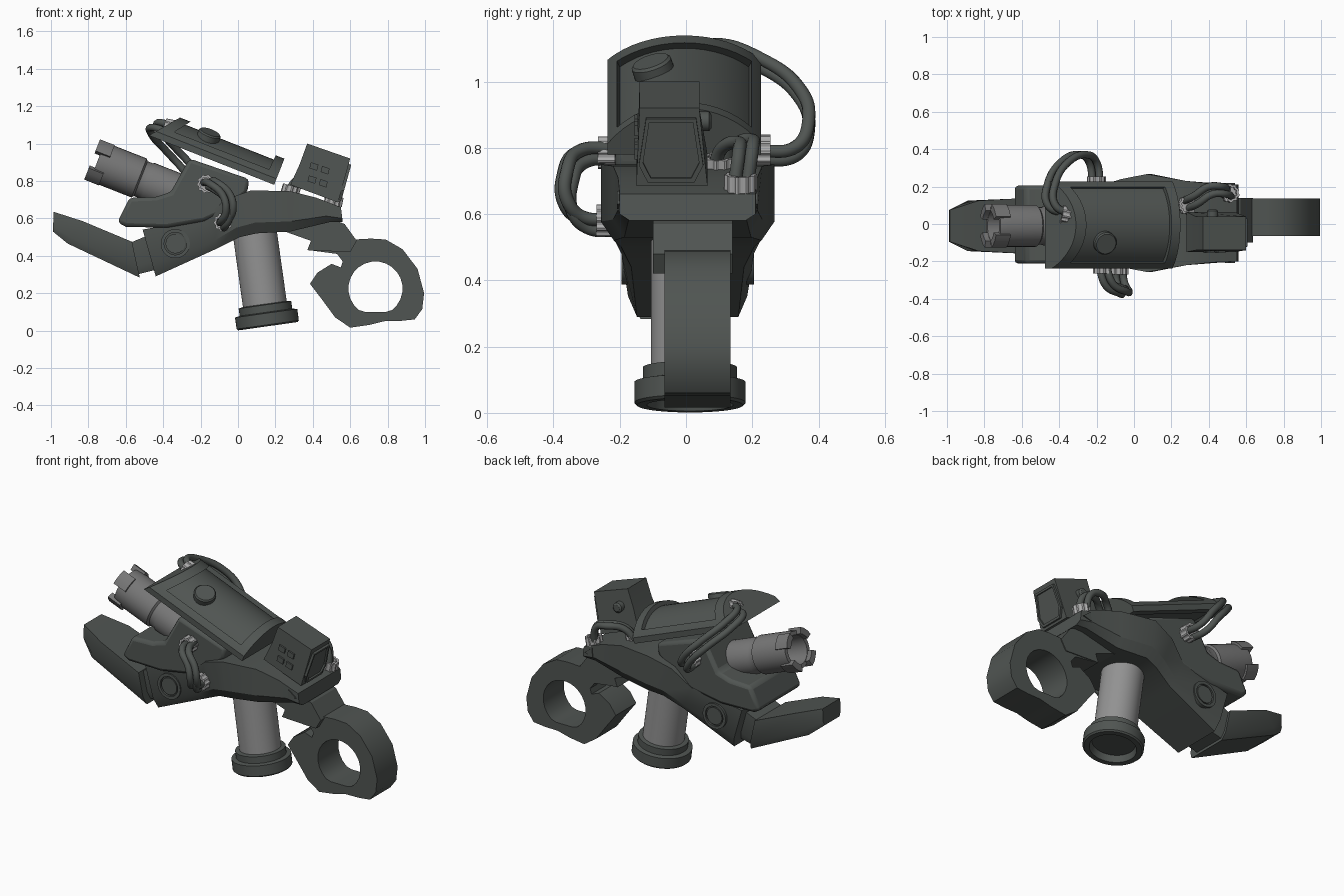
import bpy, bmesh
from math import sin, cos, pi, radians
from mathutils import Matrix, Vector

cube = bpy.data.objects.get("Cube")
if cube:
    bpy.data.objects.remove(cube)


def material(name, rgb):
    m = bpy.data.materials.new(name)
    m.use_nodes = True
    m.diffuse_color = (*rgb, 1)
    m.node_tree.nodes["Principled BSDF"].inputs["Base Color"].default_value = (*rgb, 1)
    return m


DARK = material("dark green grey", (.08, .09, .084))
BARREL = material("barrel grey", (.18, .18, .18))
HANDLE = material("handle grey", (.29, .29, .29))
LIGHT = material("light grey", (.42, .42, .42))


def finish(ob, mat, angle=30):
    ob.data.materials.clear()
    ob.data.materials.append(mat)
    bpy.ops.object.select_all(action='DESELECT')
    ob.select_set(True)
    bpy.context.view_layer.objects.active = ob
    bpy.ops.object.shade_smooth_by_angle(angle=radians(angle))
    return ob


def solid(name, rings, mat=DARK, matrix=Matrix(), bevel=0):
    """Bridge rings of points and cap both ends."""
    bm = bmesh.new()
    loops = [[bm.verts.new(matrix @ Vector(p)) for p in ring] for ring in rings]
    n = len(loops[0])
    for a, b in zip(loops, loops[1:]):
        for i in range(n):
            j = (i + 1) % n
            bm.faces.new((a[i], a[j], b[j], b[i]))
    bm.faces.new(loops[0][::-1])
    bm.faces.new(loops[-1])
    bmesh.ops.recalc_face_normals(bm, faces=bm.faces[:])
    me = bpy.data.meshes.new(name)
    bm.to_mesh(me)
    bm.free()
    ob = bpy.data.objects.new(name, me)
    bpy.context.collection.objects.link(ob)
    if bevel:
        mod = ob.modifiers.new("Bevel", 'BEVEL')
        mod.width, mod.segments, mod.limit_method = bevel, 2, 'ANGLE'
    return finish(ob, mat)


def prism(name, pts, y0, y1, mat=DARK, bevel=0):
    return solid(name, [[(x, y, z) for x, z in pts] for y in (y0, y1)], mat, bevel=bevel)


def loft(name, sections, yc=.005):
    """Sections: bottom x, z, top x, z and half width; the lower sides taper in."""
    rings = []
    for xb, zb, xt, zt, w in sections:
        ring = []
        for f, k in ((1, 1), (.25, 1), (0, .85)):
            ring.append((xb + (xt - xb) * f, w * k, zb + (zt - zb) * f))
        rings.append([(x, yc + y, z) for x, y, z in ring] +
                     [(x, yc - y, z) for x, y, z in reversed(ring)])
    return solid(name, rings)


def lathe(name, profile, origin, axis, mat=DARK, n=32, teeth=0):
    """Profile of radius and distance along the axis."""
    mtx = Matrix.Translation(origin) @ Vector(axis).to_track_quat('Z', 'Y').to_matrix().to_4x4()
    rings = []
    for r, t in profile:
        rr = [r * (1 - teeth * (i // 2 % 2)) for i in range(n)]
        rings.append([(rr[i] * cos(2 * pi * i / n), rr[i] * sin(2 * pi * i / n), t)
                      for i in range(n)])
    return solid(name, rings, mat, mtx)


# main frame, its pins and the front jaw
loft("frame", [(-.44, .29, -.51, .54, .18), (-.11, .44, -.18, .6, .2),
               (.01, .5, -.07, .7, .235), (.1, .52, .07, .75, .262),
               (.28, .53, .28, .745, .225), (.49, .58, .42, .71, .21),
               (.56, .58, .55, .66, .205)])
loft("jaw_link", [(-.54, .3, -.6, .46, .12), (-.42, .33, -.48, .51, .12)])
loft("front_jaw", [(-.99, .53, -.985, .635, .085), (-.91, .465, -.83, .585, .135),
                   (-.525, .283, -.567, .475, .15)], -.01)
for side, label in ((-1, "right"), (1, "left")):
    pin = (-.335, .005 + side * .17, .465)
    lathe(label + "_pin_ring", [(.078, 0), (.078, .03), (.06, .03), (.06, 0)], pin, (0, side, 0))
    lathe(label + "_pin", [(.052, 0), (.052, .028)], pin, (0, side, 0))
    y = .005 + side * .205
    prism(label + "_frame_mark", [(.49, .67), (.54, .63), (.485, .615)], y, y + side * .008)

# housing under the cover
prism("housing", [(-.645, .58), (-.58, .71), (-.44, .715), (-.36, .74), (-.26, .92),
                  (.06, .81), (.05, .74), (-.06, .64), (-.18, .585), (-.38, .55), (-.6, .555)],
      -.212, .205, bevel=.02)

# curved top cover, in a frame tilted down to the rear
TILT = Matrix.Rotation(radians(21.5), 4, 'Y')
COVER = Matrix.Translation((-.31, -.005, 1.139)) @ TILT
R, SPAN, LEN = .29, radians(53), .6


def arc(a0, a1, r, n=16):
    return [(r * sin(a0 + (a1 - a0) * i / n), r * cos(a0 + (a1 - a0) * i / n) - R)
            for i in range(n + 1)]


def cover_part(name, section, x0, x1):
    # the front end leans outward towards its lower corners
    rings = [[(x + min(z, 0) * .8 * (1 - x / LEN), y, z) for y, z in section] for x in (x0, x1)]
    solid(name, rings, DARK, COVER)


edge = R * sin(SPAN)
plug = [(edge, -.15), (-edge, -.15)]
cover_part("cover_panel", arc(-SPAN, SPAN, R - .025) + [(edge - .02, -.14), (.02 - edge, -.14)],
           .01, LEN - .01)
for name, x0, x1 in (("cover_front_rim", 0, .06), ("cover_rear_rim", LEN - .05, LEN)):
    cover_part(name, arc(-SPAN, SPAN, R) + plug, x0, x1)
for side, label in ((-1, "right"), (1, "left")):
    rail = arc(side * SPAN * .84, side * SPAN, R, 4)
    cover_part(label + "_cover_rail", rail + [(side * edge, -.15), (side * (edge - .05), -.15)],
               0, LEN)
lathe("cover_knob", [(.062, 0), (.062, .1), (.055, .108)], (-.185, -.075, .965),
      (.34, -.3, .9))

# hollow barrel with four muzzle lugs
AXIS = TILT.to_3x3() @ Vector((1, 0, 0))
MUZZLE = Vector((-.78, -.01, .915))
lathe("barrel", [(.075, .25), (.085, .03), (.108, .03), (.112, .07), (.112, .27), (.1, .28),
                 (.1, .31), (.105, .32), (.105, .62)], MUZZLE, AXIS, BARREL)
for k in range(4):
    c = k * pi / 2 + pi / 4
    section = [(r * cos(c + a), r * sin(c + a)) for r, angles in
               ((.126, (-.38, -.13, .13, .38)), (.088, (.38, .13, -.13, -.38))) for a in angles]
    solid("muzzle_lug", [[(t, y, z) for y, z in section] for t in (0, .085)], BARREL,
          Matrix.Translation(MUZZLE) @ TILT)

# round handle with a recessed foot
FOOT, UP = (.16, .012, .0235), (-.139, 0, .99)
lathe("handle", [(.118, .09), (.118, .62)], FOOT, UP, HANDLE, 48)
lathe("handle_foot", [(.12, .04), (.13, 0), (.16, 0), (.168, .008), (.168, .07), (.142, .075),
                      (.142, .115), (.115, .12)], FOOT, UP, DARK, 48)

# rear neck and ring grip
prism("rear_neck", [(.25, .55), (.49, .6), (.57, .57), (.635, .48), (.6, .42), (.37, .43),
                    (.39, .48), (.25, .53)], -.1, .14)
grip = prism("ring_grip", [
    (.5, .5), (.62, .487), (.71, .492), (.79, .487), (.88, .435), (.96, .33), (.995, .2),
    (.985, .115), (.945, .06), (.87, .052), (.78, .05), (.7, .03), (.6, .016), (.52, .07), (.45, .165),
    (.385, .25), (.425, .31), (.5, .357), (.55, .338), (.56, .37), (.53, .41), (.38, .43)],
    -.065, .135)
hole = prism("grip_hole", [(.735 + .145 * cos(a), max(.1, .225 + .145 * sin(a)))
                           for a in (2 * pi * (i + .5) / 24 for i in range(24))], -.3, .3)
hole.hide_render = True
cut = grip.modifiers.new("Hole", 'BOOLEAN')
cut.operation, cut.object = 'DIFFERENCE', hole
bpy.context.view_layer.objects.active = grip
bpy.ops.object.modifier_apply(modifier=cut.name)
bpy.data.objects.remove(hole)
finish(grip, DARK)

# sight box with framed rear screen and side buttons
box = [(.37, 1), (.6, .92), (.535, .685), (.28, .78), (.33, .89)]
solid("sight_box", [[(x, y0 if z > .85 else y1, z) for x, z in box]
                    for y0, y1 in ((-.14, -.15), (.04, .065))])
back = Matrix.Translation((.5675, -.045, .8025)) @ Matrix.Rotation(radians(15.5), 4, 'Y')
screen = [(-.07, .085), (.07, .085), (.09, -.05), (.065, -.1), (-.065, -.1), (-.09, -.05)]


def inner(k, x):
    return [(x, y * k, z * k) for y, z in screen]


solid("screen_frame", [inner(1.08, 0), inner(1.08, .014), inner(.94, .014), inner(.94, .004)],
      DARK, back)
for x, z in ((.41, .88), (.47, .86), (.4, .81), (.46, .79)):
    prism("side_button", [(x - .02, z + .02), (x + .02, z + .007), (x + .012, z - .025),
                          (x - .028, z - .012)], -.155, -.145)
lathe("sight_knob", [(.03, 0), (.03, .03), (.02, .037)], (.42, .04, .88), (0, 1, 0))


# bundled hoses with toothed sockets
def hose(name, path, offsets, sockets):
    for off in offsets:
        cu = bpy.data.curves.new(name, 'CURVE')
        cu.dimensions, cu.bevel_depth, cu.bevel_resolution = '3D', .02, 3
        cu.use_fill_caps = True
        sp = cu.splines.new('BEZIER')
        sp.bezier_points.add(len(path) - 1)
        for bp, p in zip(sp.bezier_points, path):
            bp.co = Vector(p) + Vector(off)
            bp.handle_left_type = bp.handle_right_type = 'AUTO'
        ob = bpy.data.objects.new(name, cu)
        bpy.context.collection.objects.link(ob)
        bpy.ops.object.select_all(action='DESELECT')
        ob.select_set(True)
        bpy.context.view_layer.objects.active = ob
        bpy.ops.object.convert(target='MESH')
        finish(bpy.context.view_layer.objects.active, DARK, 60)
    for origin, axis in sockets:
        lathe(name + "_socket", [(.05, -.02), (.05, .03), (.036, .03), (.036, .01)],
              origin, axis, LIGHT, 40, .12)


hose("right_hose", [(-.17, -.2, .78), (-.13, -.32, .775), (-.06, -.36, .71), (-.045, -.36, .63),
                    (-.07, -.31, .575), (-.08, -.2, .575)],
     [(.018, 0, .016), (-.02, -.01, .01), (0, .016, -.018)],
     [((-.17, -.235, .785), (0, -1, 0)), ((-.08, -.24, .58), (0, -1, 0))])
hose("left_hose", [(-.34, .05, 1.07), (-.44, .1, 1.1), (-.44, .22, 1.06), (-.36, .34, .97),
                   (-.27, .37, .87), (-.22, .33, .79), (-.2, .2, .78)],
     [(.02, 0, .012), (-.02, 0, -.014)],
     [((-.36, .05, 1.08), (-1, .2, .2)), ((-.2, .225, .79), (0, 1, 0))])
hose("sight_hose", [(.27, .1, .73), (.33, .13, .8), (.41, .18, .815), (.48, .18, .79),
                    (.51, .165, .68)],
     [(.012, -.02, 0), (-.01, .02, .008)],
     [((.28, .1, .745), (.3, 0, 1)), ((.51, .165, .69), (.2, 0, 1))])
